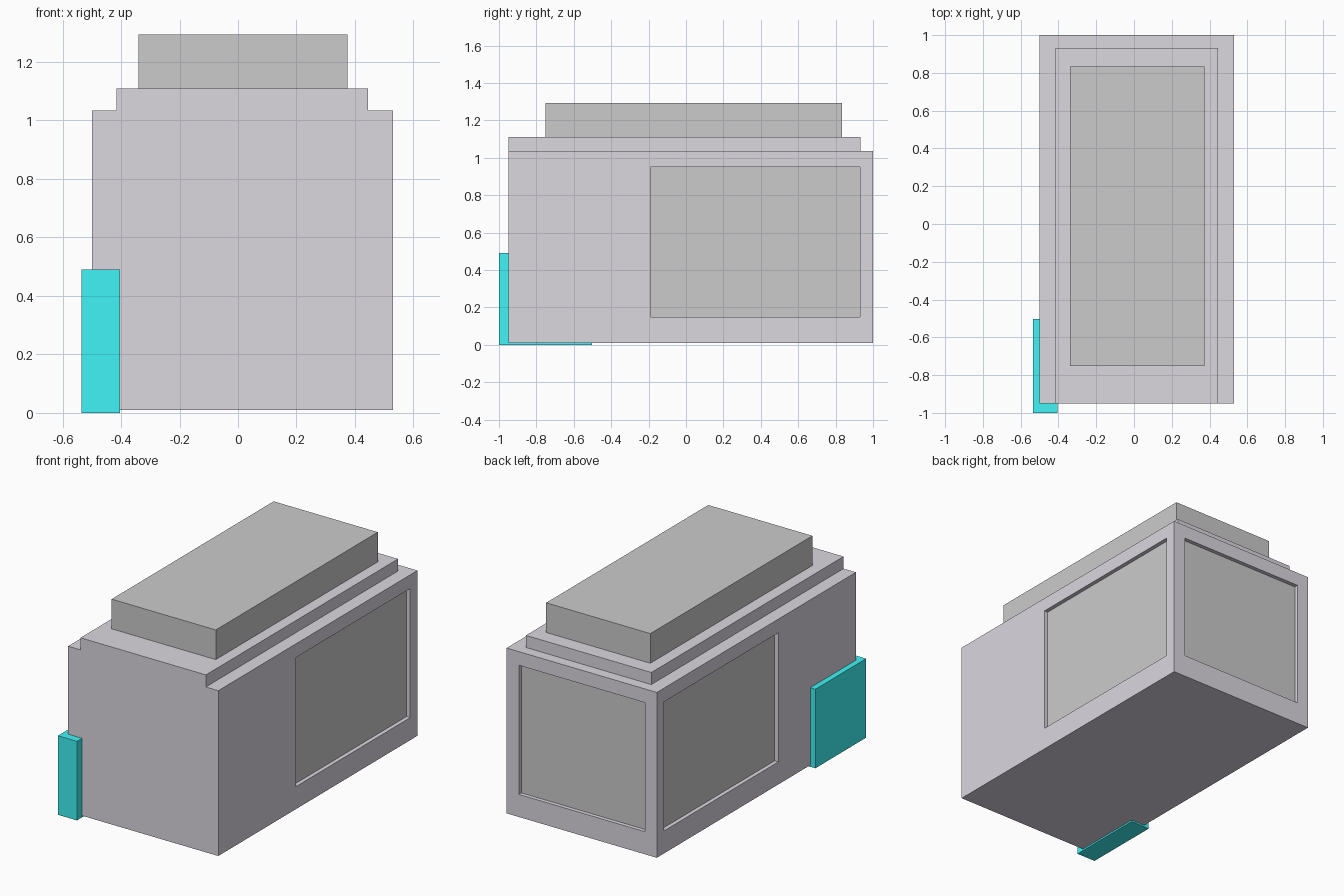
import bpy

if "Cube" in bpy.data.objects:
    bpy.data.objects.remove(bpy.data.objects["Cube"])


def material(name, color):
    m = bpy.data.materials.new(name)
    m.diffuse_color = color
    m.use_nodes = True
    m.node_tree.nodes["Principled BSDF"].inputs["Base Color"].default_value = m.diffuse_color
    return m


def box(name, lo, hi, mat=None):
    size = [b - a for a, b in zip(lo, hi)]
    mid = [(a + b) / 2 for a, b in zip(lo, hi)]
    bpy.ops.mesh.primitive_cube_add(size=1)
    ob = bpy.context.object
    ob.name = name
    for v in ob.data.vertices:
        v.co = [c * s + m for c, s, m in zip(v.co, size, mid)]
    if mat:
        ob.data.materials.append(mat)
    return ob


shell = material("shell_mauve_grey", (0.71, 0.68, 0.74, 1))
cyan = material("cyan", (0.05, 0.9, 0.92, 1))

X0, X1, Y0, Y1 = -0.5, 0.53, -0.95, 1.0
WZ0, WZ1 = 0.15, 0.95          # window height range
CUT, PANE = 0.06, 0.025        # pocket depth, visible recess

# Main housing
body = box("housing", (X0, Y0, 0.01), (X1, Y1, 1.11), shell)


def carve(name, lo, hi):
    cutter = box(name, lo, hi, shell)
    mod = body.modifiers.new(name, 'BOOLEAN')
    mod.operation = 'DIFFERENCE'
    mod.solver = 'EXACT'
    mod.object = cutter
    bpy.context.view_layer.objects.active = body
    bpy.ops.object.modifier_apply(modifier=mod.name)
    bpy.data.objects.remove(cutter)


# Roof step on the left, right and back
carve("step_left", (-0.7, -1.2, 1.035), (-0.415, 1.2, 1.3))
carve("step_right", (0.445, -1.2, 1.035), (0.7, 1.2, 1.3))
carve("step_back", (-0.8, 0.932, 1.035), (0.8, 1.3, 1.3))

# Recessed panels: (name, pocket low, pocket high, axis, outward sign)
windows = [
    ("right_panel", (X1 - CUT, -0.19, WZ0), (X1, 0.93, WZ1), 0, 1),
    ("left_panel", (X0, -0.19, WZ0), (X0 + CUT, 0.93, WZ1), 0, -1),
    ("back_panel", (-0.42, Y1 - CUT, WZ0), (0.445, Y1, WZ1), 1, 1),
]
for name, lo, hi, axis, sign in windows:
    cut_lo, cut_hi, pane_lo, pane_hi = list(lo), list(hi), list(lo), list(hi)
    if sign > 0:
        cut_hi[axis] += 0.1
        pane_hi[axis] -= PANE
    else:
        cut_lo[axis] -= 0.1
        pane_lo[axis] += PANE
    carve(name + "_cut", cut_lo, cut_hi)
    box(name, pane_lo, pane_hi)

# Raised roof unit
box("roof_box", (-0.34, -0.752, 1.11), (0.374, 0.835, 1.294))

# Cyan block around the front left corner
box("corner_block", (-0.535, -1.0, 0.0), (-0.404, -0.503, 0.49), cyan)
